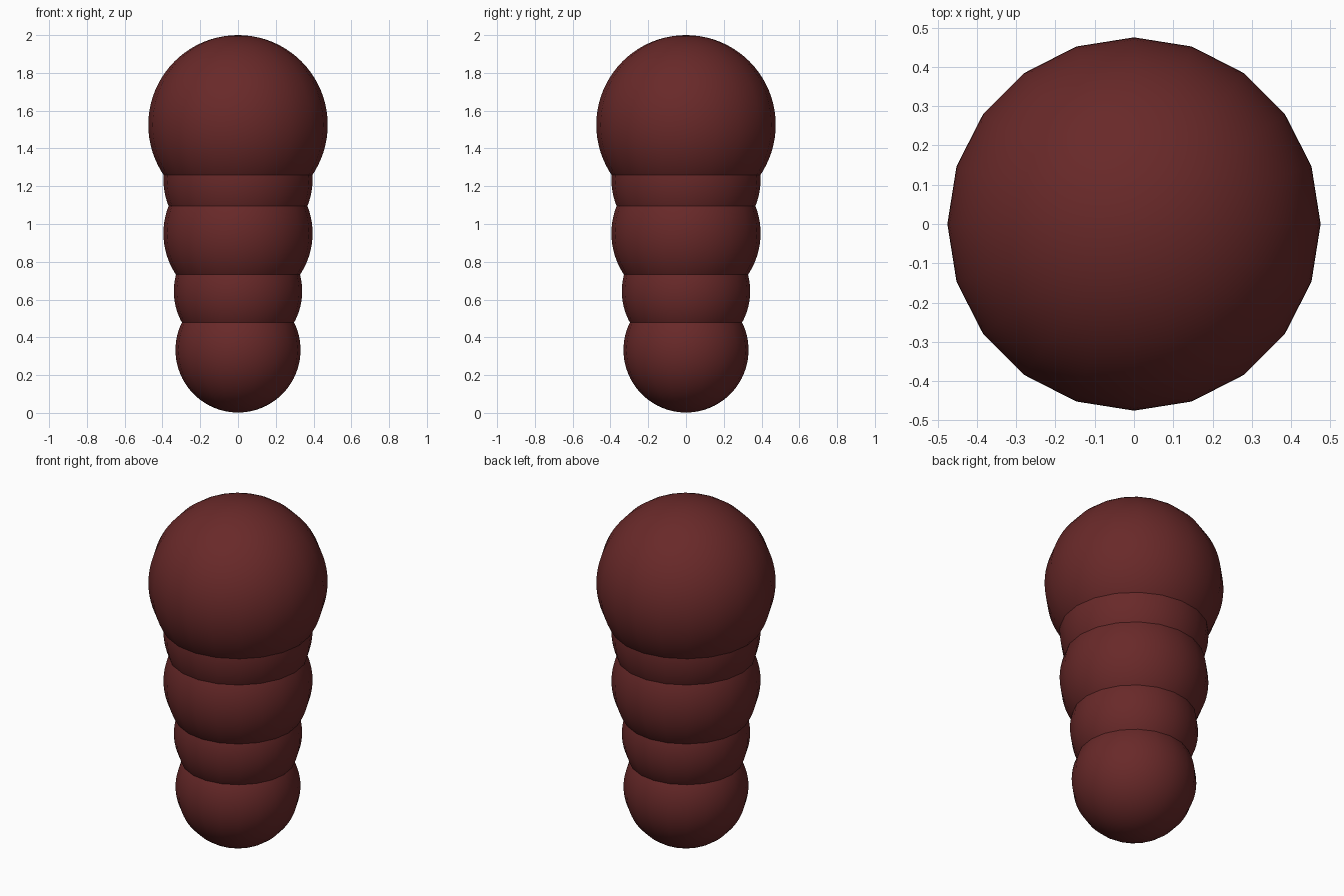
import bpy

if "Cube" in bpy.data.objects:
    bpy.data.objects.remove(bpy.data.objects["Cube"])

# Dark red material shared by every segment
mat = bpy.data.materials.new("dark_red")
mat.diffuse_color = (0.14, 0.022, 0.022, 1)
mat.use_nodes = True
mat.node_tree.nodes["Principled BSDF"].inputs["Base Color"].default_value = mat.diffuse_color

# Overlapping balls stacked along z: name, radius, centre height
SEGMENTS = [
    ("bottom_ball", 0.331, 0.333),
    ("lower_ball", 0.340, 0.644),
    ("middle_ball", 0.395, 0.951),
    ("upper_ball", 0.395, 1.239),
    ("top_ball", 0.475, 1.525),
]


def ball(name, radius, z):
    bpy.ops.mesh.primitive_uv_sphere_add(
        segments=20, ring_count=40, radius=radius, location=(0, 0, z))
    obj = bpy.context.object
    obj.name = name
    obj.data.materials.append(mat)
    bpy.ops.object.shade_smooth()


for seg in SEGMENTS:
    ball(*seg)
